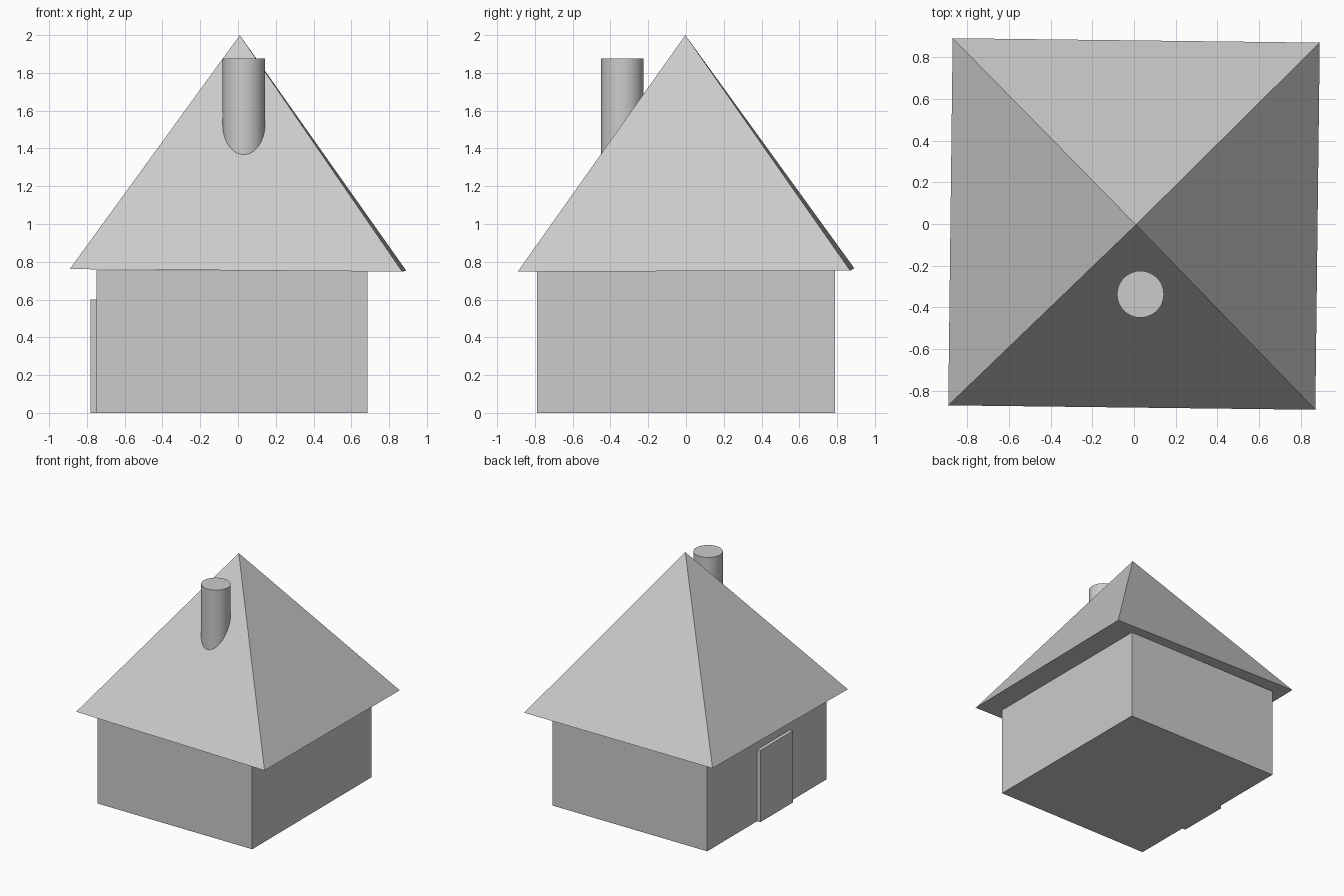
import bpy
import math

cube = bpy.data.objects.get("Cube")
if cube:
    bpy.data.objects.remove(cube, do_unlink=True)

# One plain grey for the whole house
grey = bpy.data.materials.new("plain_grey")
grey.use_nodes = True
colour = (0.6, 0.6, 0.6, 1.0)
grey.diffuse_color = colour
grey.node_tree.nodes["Principled BSDF"].inputs["Base Color"].default_value = colour


def finish(name):
    obj = bpy.context.object
    obj.name = name
    obj.data.materials.append(grey)
    return obj


def box(name, low, high):
    centre = [(a + b) / 2 for a, b in zip(low, high)]
    bpy.ops.mesh.primitive_cube_add(size=1, location=centre)
    obj = finish(name)
    obj.scale = [b - a for a, b in zip(low, high)]
    bpy.ops.object.transform_apply(location=False, rotation=False, scale=True)
    return obj


# Walls and the door slab on the -x side
box("walls", (-0.75, -0.79, 0), (0.685, 0.79, 0.755))
box("door", (-0.78, -0.305, 0), (-0.74, 0.13, 0.6))

# Square pyramid roof, set very slightly askew
height = 1.243
bpy.ops.mesh.primitive_cone_add(vertices=4, radius1=1.245, radius2=0, depth=height)
roof = finish("roof")
for v in roof.data.vertices:
    v.co.z += height / 2
roof.location = (0, 0, 0.757)
roof.rotation_euler = (0.0074, 0.0034, math.radians(45) - 0.012)

# Round chimney rising through the front slope
bottom, top = 1.2, 1.875
bpy.ops.mesh.primitive_cylinder_add(vertices=48, radius=0.112, depth=top - bottom,
                                    location=(0.031, -0.337, (top + bottom) / 2))
finish("chimney")
bpy.ops.object.shade_smooth_by_angle(angle=math.radians(30))
